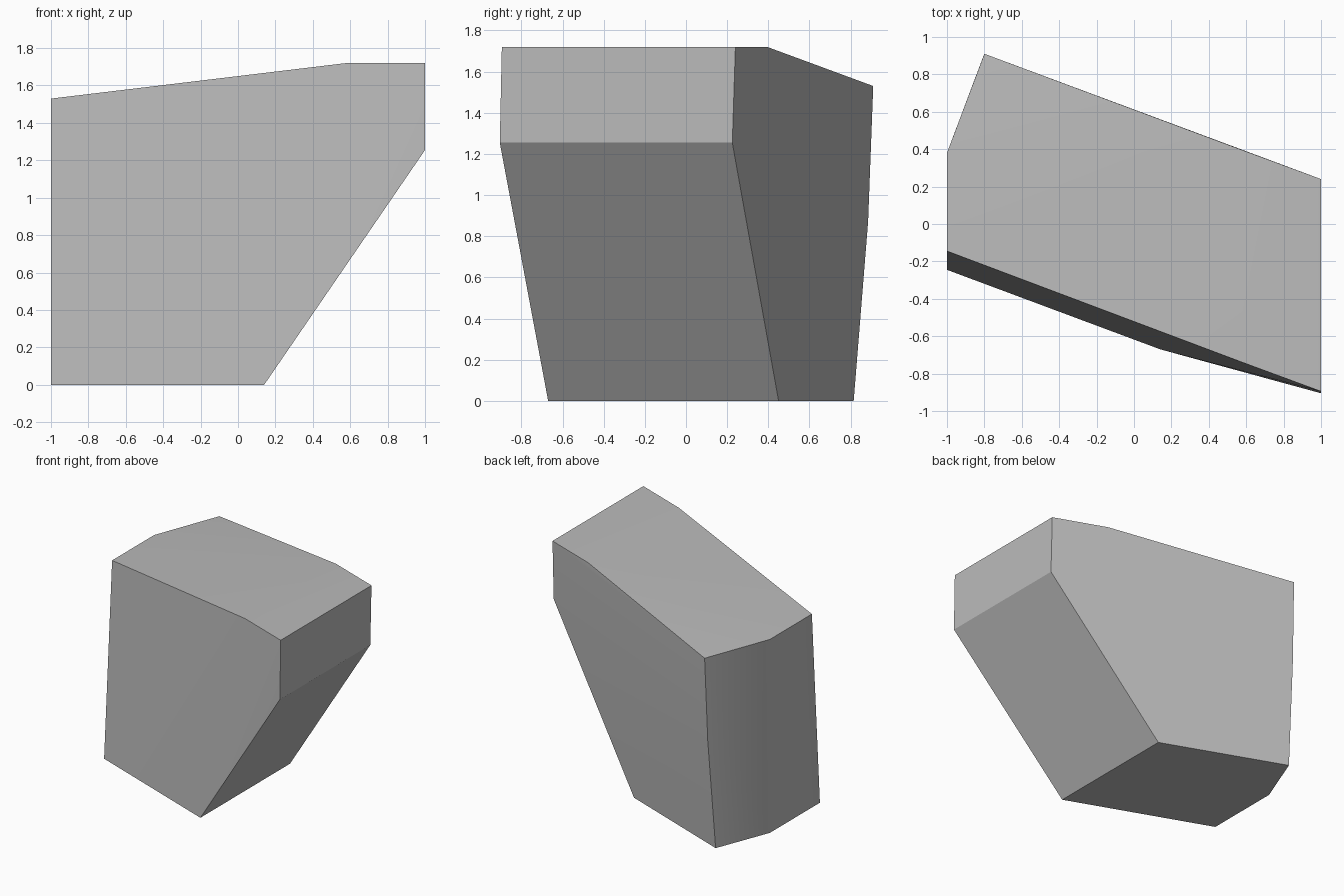
import bpy
import bmesh
import math

default = bpy.data.objects.get("Cube")
if default:
    bpy.data.objects.remove(default, do_unlink=True)

# Outline seen from the front: x, z, then y of the front and back corners
outline = [
    (-1.00, 0.000, -0.245, 0.38),
    (0.14, 0.000, -0.67, 0.45),
    (1.00, 1.255, -0.905, 0.225),
    (1.00, 1.72, -0.895, 0.24),
    (0.58, 1.72, -0.74, 0.395),
    (-1.00, 1.53, -0.145, 0.38),
]
# Slightly bowed rear corner edge, bottom to top
rear_corner = [(-0.83, 0.815, 0), (-0.81, 0.885, 0.87), (-0.80, 0.91, 1.53)]

points = [(x, y, z) for x, z, front, back in outline for y in (front, back)]
points += rear_corner

# Wrap the corners in a closed convex block
bm = bmesh.new()
for p in points:
    bm.verts.new(p)
bmesh.ops.convex_hull(bm, input=bm.verts[:])
bmesh.ops.dissolve_limit(bm, angle_limit=math.radians(0.7),
                         verts=bm.verts[:], edges=bm.edges[:])
bmesh.ops.recalc_face_normals(bm, faces=bm.faces[:])
mesh = bpy.data.meshes.new("angled_block")
bm.to_mesh(mesh)
bm.free()

block = bpy.data.objects.new("angled_block", mesh)
bpy.context.collection.objects.link(block)

# Plain grey finish
colour = (0.5, 0.5, 0.5, 1)
grey = bpy.data.materials.new("plain_grey")
grey.use_nodes = True
grey.diffuse_color = colour
grey.node_tree.nodes["Principled BSDF"].inputs["Base Color"].default_value = colour
mesh.materials.append(grey)

# Soft shading over shallow bends, crisp edges elsewhere
bpy.ops.object.select_all(action="DESELECT")
block.select_set(True)
bpy.context.view_layer.objects.active = block
bpy.ops.object.shade_smooth_by_angle(angle=math.radians(30))
